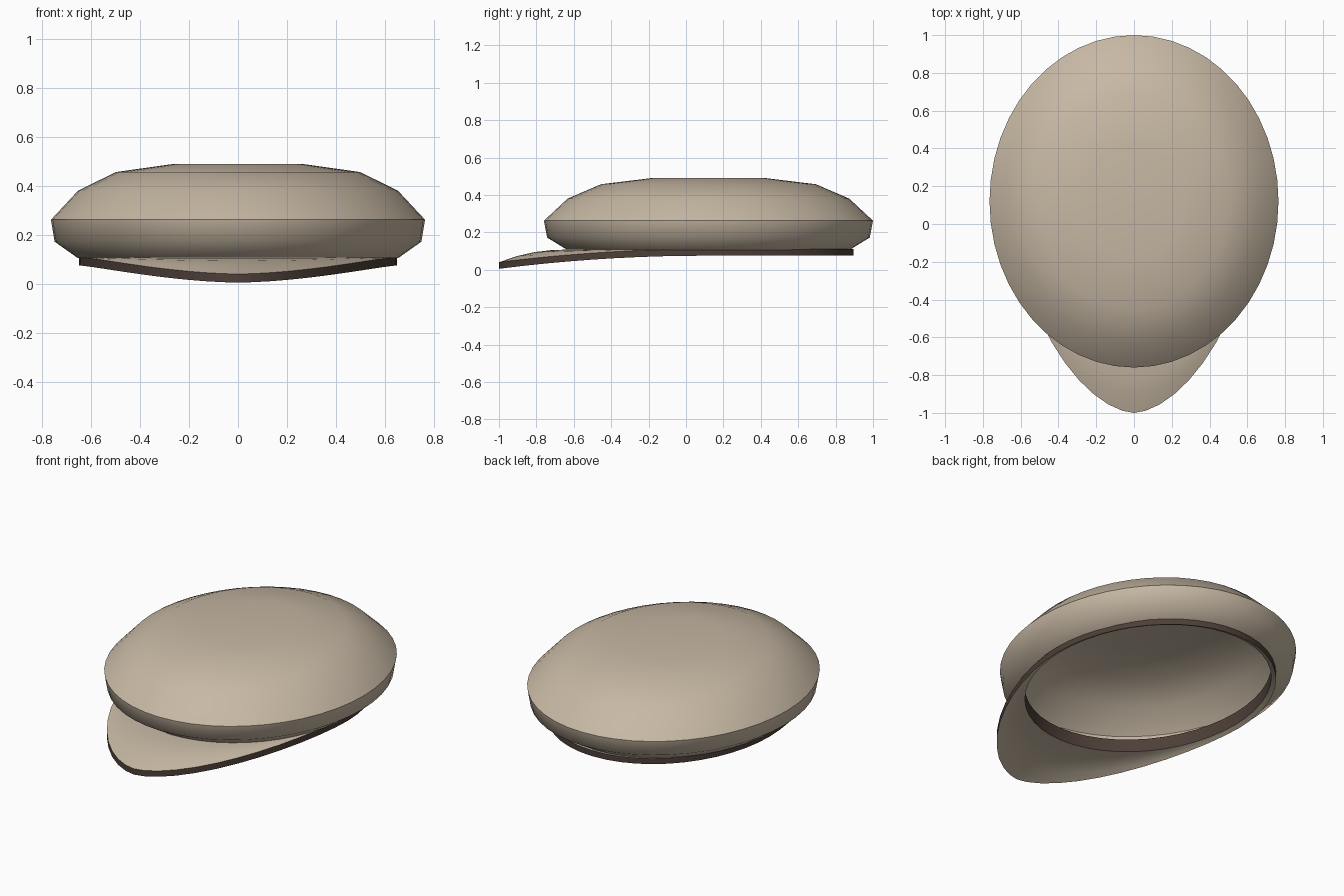
import bpy, bmesh
from math import sin, cos, pi

cube = bpy.data.objects.get("Cube")
if cube:
    bpy.data.objects.remove(cube)

SEGS = 48
CENTRE_Y = 0.12


def material(name, rgb):
    mat = bpy.data.materials.new(name)
    mat.use_nodes = True
    mat.diffuse_color = (*rgb, 1)
    bsdf = mat.node_tree.nodes["Principled BSDF"]
    bsdf.inputs["Base Color"].default_value = (*rgb, 1)
    bsdf.inputs["Roughness"].default_value = 0.9
    return mat


tan = material("tan cloth", (0.57, 0.48, 0.37))
brown = material("dark brown trim", (0.075, 0.05, 0.04))


def loft(name, rings, mats, colours, closed=False, cap=False):
    """Bridge a list of point rings; colours gives one material index per strip."""
    bm = bmesh.new()
    loops = [[bm.verts.new(p) for p in ring] for ring in rings]
    pairs = list(zip(loops, loops[1:]))
    if closed:
        pairs.append((loops[-1], loops[0]))
    for (a, b), colour in zip(pairs, colours):
        for i in range(SEGS):
            j = (i + 1) % SEGS
            bm.faces.new((a[i], a[j], b[j], b[i])).material_index = colour
    if cap:
        bm.faces.new(loops[-1])
    bmesh.ops.recalc_face_normals(bm, faces=bm.faces)
    mesh = bpy.data.meshes.new(name)
    bm.to_mesh(mesh)
    bm.free()
    for mat in mats:
        mesh.materials.append(mat)
    obj = bpy.data.objects.new(name, mesh)
    bpy.context.collection.objects.link(obj)
    bpy.ops.object.select_all(action='DESELECT')
    obj.select_set(True)
    bpy.context.view_layer.objects.active = obj
    bpy.ops.object.shade_smooth_by_angle(angle=0.9)
    return obj


angles = [2 * pi * i / SEGS for i in range(SEGS)]


def oval(rx, ry, z):
    return [(rx * cos(a), CENTRE_Y + ry * sin(a), z) for a in angles]


# Crown: soft oval shell, open underneath
profile = [(0.655, 0.105), (0.75, 0.172), (0.765, 0.262),
           (0.655, 0.38), (0.5, 0.457), (0.265, 0.49)]
loft("crown", [oval(r, r * 1.15, z) for r, z in profile], [tan],
     [0] * len(profile), cap=True)


# Brim: oval ring at the back that grows into a drooping peak at the front
def outline(a):
    c, s = cos(a), sin(a)
    if s >= 0:
        return 0.65 * c, CENTRE_Y + 0.775 * s
    power = 2 / 1.72
    x = 0.65 * abs(c) ** power * (1 if c > 0 else -1)
    return x, CENTRE_Y - 1.12 * abs(s) ** power


def brim_ring(t, inner_z, outer_z):
    ring = []
    for a in angles:
        x, y = outline(a)
        droop = 0.07 * max(0, (0.1 - y) / 1.1) ** 2
        ix, iy = 0.625 * cos(a), CENTRE_Y + 0.745 * sin(a)
        z = inner_z + (outer_z - inner_z) * t - droop * t ** 2.2
        ring.append((ix + (x - ix) * t, iy + (y - iy) * t, z))
    return ring


steps = [0, 0.25, 0.5, 0.75, 1]
top = [brim_ring(t, 0.108, 0.11) for t in steps]
under = [brim_ring(t, 0.088, 0.075) for t in reversed(steps)]
loft("brim", top + under, [tan, brown], [0] * 4 + [1] + [0] * 4 + [1], closed=True)

# Sweatband: thin upright lining around the head opening
loft("sweatband", [oval(0.625, 0.745, 0.088), oval(0.625, 0.745, 0.165),
                   oval(0.635, 0.755, 0.165), oval(0.635, 0.755, 0.088)],
     [brown], [0] * 4, closed=True)
